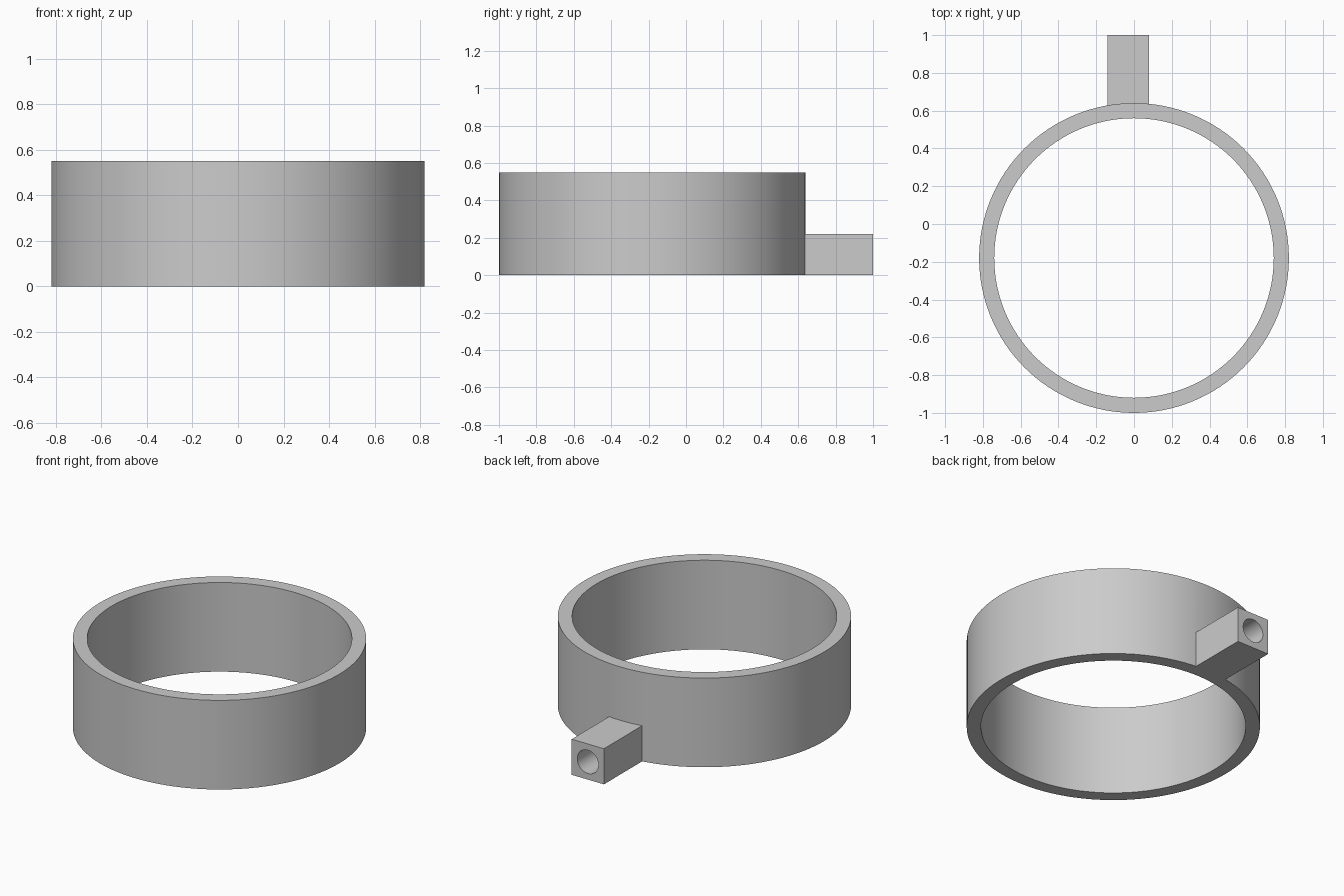
import bpy
import math

if "Cube" in bpy.data.objects:
    bpy.data.objects.remove(bpy.data.objects["Cube"], do_unlink=True)

RING_Y, OUTER, INNER, HEIGHT = -0.18, 0.82, 0.74, 0.55
BLOCK_X, BLOCK, BLOCK_START = -0.03, 0.22, 0.6
BORE, BORE_START = 0.072, 0.65

grey = bpy.data.materials.new("plain_grey")
grey.use_nodes = True
colour = (0.6, 0.6, 0.6, 1)
grey.diffuse_color = colour
grey.node_tree.nodes["Principled BSDF"].inputs["Base Color"].default_value = colour


def cylinder(name, radius, depth, location, sides, tilt=0):
    bpy.ops.mesh.primitive_cylinder_add(vertices=sides, radius=radius, depth=depth,
                                        location=location, rotation=(tilt, 0, 0))
    obj = bpy.context.object
    obj.name = name
    obj.data.materials.append(grey)
    return obj


def combine(target, other, operation):
    """Apply a boolean to the target and drop the helper."""
    mod = target.modifiers.new(operation.lower(), 'BOOLEAN')
    mod.operation = operation
    mod.solver = 'EXACT'
    mod.object = other
    bpy.context.view_layer.objects.active = target
    bpy.ops.object.modifier_apply(modifier=mod.name)
    bpy.data.objects.remove(other, do_unlink=True)


# Round body
ring = cylinder("ring_with_socket", OUTER, HEIGHT, (0, RING_Y, HEIGHT / 2), 128)

# Square socket block on the back, flush with the base
bpy.ops.mesh.primitive_cube_add(size=1, location=(BLOCK_X, (1 + BLOCK_START) / 2, BLOCK / 2))
block = bpy.context.object
block.name = "socket_block"
block.scale = (BLOCK, 1 - BLOCK_START, BLOCK)
block.data.materials.append(grey)
combine(ring, block, 'UNION')

# Open centre of the ring
opening = cylinder("opening_cutter", INNER, HEIGHT * 2, (0, RING_Y, HEIGHT / 2), 128)
combine(ring, opening, 'DIFFERENCE')

# Blind bore in the end of the socket
bore_end = 1.1
bore = cylinder("bore_cutter", BORE, bore_end - BORE_START,
                (BLOCK_X, (bore_end + BORE_START) / 2, BLOCK / 2), 48, math.pi / 2)
combine(ring, bore, 'DIFFERENCE')

# Smooth round walls with crisp rims
bpy.ops.object.select_all(action='DESELECT')
ring.select_set(True)
bpy.context.view_layer.objects.active = ring
bpy.ops.object.shade_smooth_by_angle(angle=math.radians(30))
